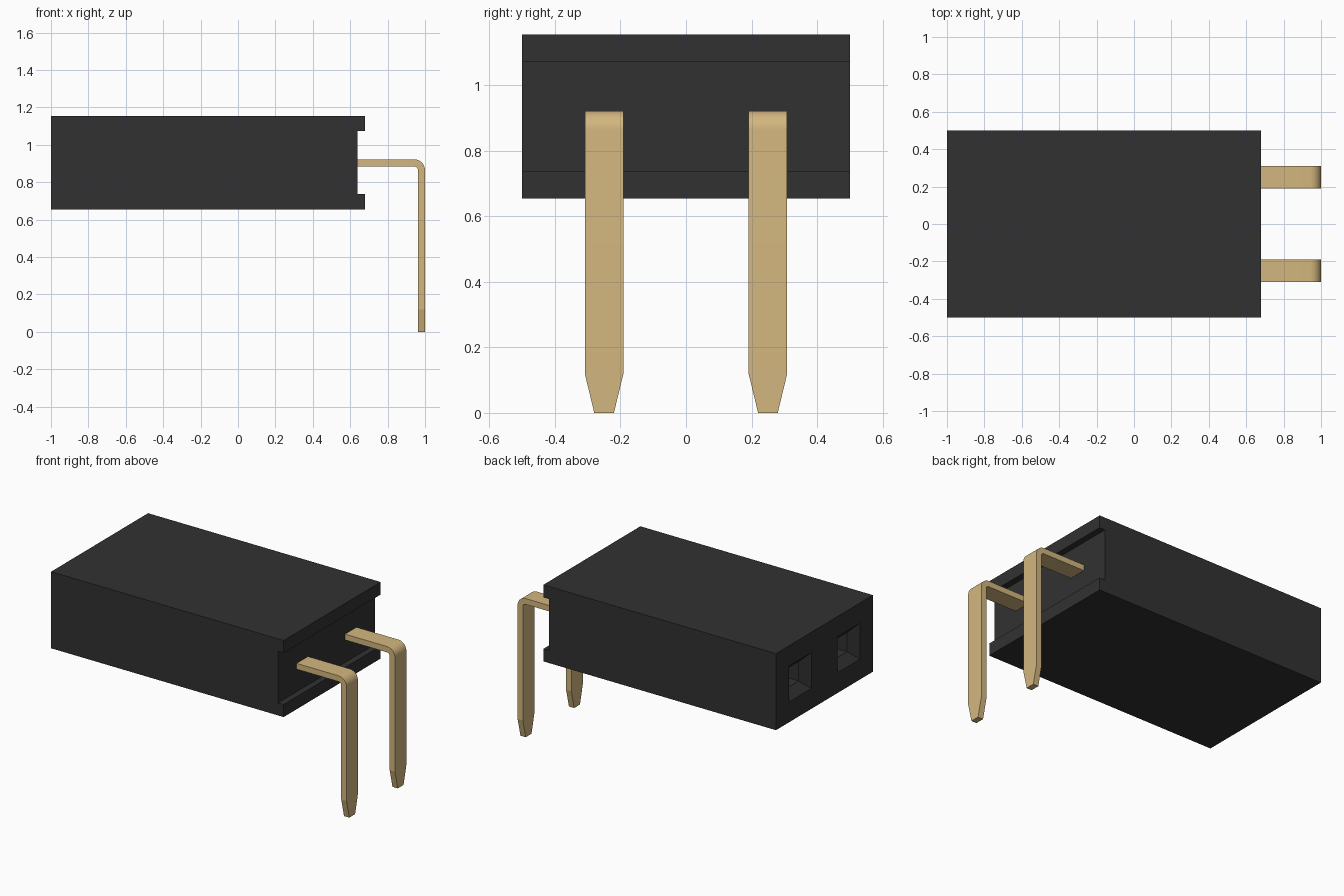
import bpy
import bmesh
import math

cube = bpy.data.objects.get("Cube")
if cube:
    bpy.data.objects.remove(cube, do_unlink=True)


def material(name, rgb, roughness):
    m = bpy.data.materials.new(name)
    m.use_nodes = True
    m.diffuse_color = (*rgb, 1)
    bsdf = m.node_tree.nodes["Principled BSDF"]
    bsdf.inputs["Base Color"].default_value = (*rgb, 1)
    bsdf.inputs["Roughness"].default_value = roughness
    return m


def loft(name, rings, mat):
    """Skin a series of matching point rings and cap both ends."""
    bm = bmesh.new()
    loops = [[bm.verts.new(p) for p in ring] for ring in rings]
    n = len(loops[0])
    for a, b in zip(loops, loops[1:]):
        for i in range(n):
            j = (i + 1) % n
            bm.faces.new((a[i], a[j], b[j], b[i]))
    bm.faces.new(loops[0])
    bm.faces.new(loops[-1])
    bmesh.ops.recalc_face_normals(bm, faces=bm.faces)
    mesh = bpy.data.meshes.new(name)
    bm.to_mesh(mesh)
    bm.free()
    mesh.materials.append(mat)
    obj = bpy.data.objects.new(name, mesh)
    bpy.context.collection.objects.link(obj)
    return obj


def activate(obj):
    bpy.ops.object.select_all(action='DESELECT')
    obj.select_set(True)
    bpy.context.view_layer.objects.active = obj


black = material("black plastic", (0.031, 0.031, 0.031), 0.6)
gold = material("pale gold metal", (0.65, 0.47, 0.21), 0.4)

# Housing: side profile with a channel in the pin end, extruded across y
Z0, Z1, ZC = 0.655, 1.155, 0.905
profile = [(-1, Z0), (0.68, Z0), (0.68, 0.737), (0.64, 0.737),
           (0.64, 1.073), (0.68, 1.073), (0.68, Z1), (-1, Z1)]
housing = loft("housing", [[(x, y, z) for x, z in profile] for y in (-0.5, 0.5)], black)

# Sockets: square holes with a funnel-shaped mouth
SOCKET = [(-1.01, 0.1275), (-0.945, 0.0625), (0.3, 0.0625)]
CORNERS = [(-1, -1), (1, -1), (1, 1), (-1, 1)]
for side in (-1, 1):
    rings = [[(x, side * 0.25 + h * a, ZC + h * b) for a, b in CORNERS] for x, h in SOCKET]
    cutter = loft("socket_cutter", rings, black)
    cutter.hide_render = True
    cut = housing.modifiers.new("socket", 'BOOLEAN')
    cut.operation = 'DIFFERENCE'
    cut.solver = 'EXACT'
    cut.object = cutter
    activate(housing)
    bpy.ops.object.modifier_apply(modifier=cut.name)
    bpy.data.objects.remove(cutter, do_unlink=True)

# Pins: flat strips bent down at a right angle, with a tapered tip
TOP, THICK, R_OUT, STEPS = 0.922, 0.038, 0.058, 10
R_IN = R_OUT - THICK
cx, cz = 1 - R_OUT, TOP - R_OUT
stations = [((0.63, TOP), (0.63, TOP - THICK), 0.059)]
for i in range(STEPS + 1):
    t = math.pi / 2 * i / STEPS
    s, c = math.sin(t), math.cos(t)
    stations.append(((cx + R_OUT * s, cz + R_OUT * c), (cx + R_IN * s, cz + R_IN * c), 0.059))
for z, half in ((0.12, 0.059), (0, 0.03)):
    stations.append(((1, z), (1 - THICK, z), half))

for side, label in ((-1, "front_pin"), (1, "back_pin")):
    y = side * 0.25
    rings = [[(o[0], y - h, o[1]), (o[0], y + h, o[1]), (i[0], y + h, i[1]), (i[0], y - h, i[1])]
             for o, i, h in stations]
    pin = loft(label, rings, gold)
    activate(pin)
    bpy.ops.object.shade_smooth_by_angle(angle=math.radians(12))
